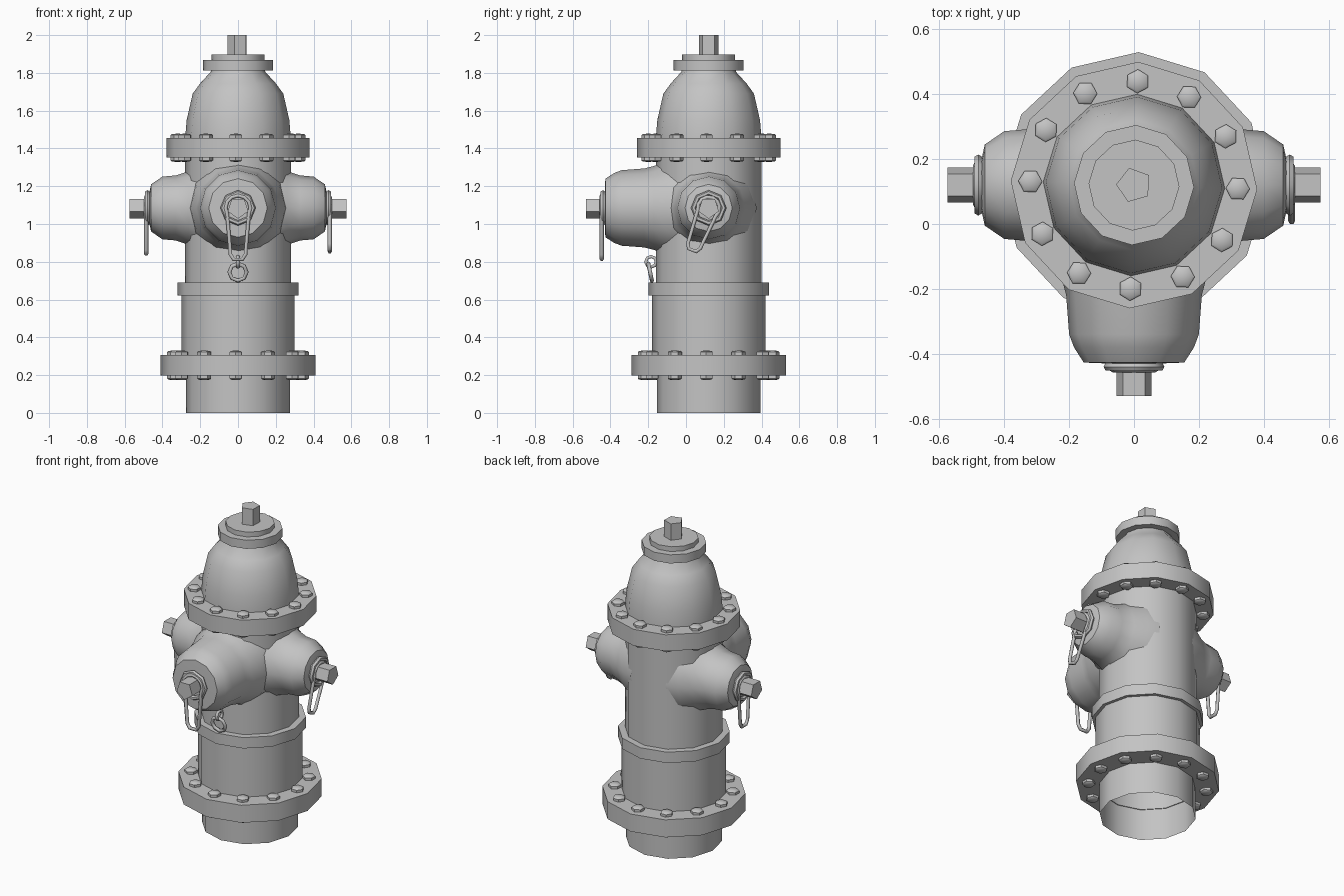
import bpy
import bmesh
from math import pi, sin, cos, radians
from mathutils import Matrix, Vector

if "Cube" in bpy.data.objects:
    bpy.data.objects.remove(bpy.data.objects["Cube"])

AXIS_Y = 0.12
NOZZLE_Z = 1.085
CENTRE = Matrix.Translation((0, AXIS_Y, 0)) @ Matrix.Rotation(radians(-2), 4, 'Z')

GREY = (0.55, 0.55, 0.55, 1)
metal = bpy.data.materials.new("grey_metal")
metal.use_nodes = True
metal.diffuse_color = GREY
metal.node_tree.nodes["Principled BSDF"].inputs["Base Color"].default_value = GREY
meshes = []


def lathe(bm, profile, segments, matrix):
    """Spin (radius, height) points about the local z axis of matrix."""
    verts = [bm.verts.new(matrix @ Vector((r, 0, h))) for r, h in profile]
    edges = [bm.edges.new(pair) for pair in zip(verts, verts[1:])]
    bmesh.ops.spin(bm, geom=verts + edges, cent=matrix.translation,
                   axis=matrix.to_3x3() @ Vector((0, 0, 1)),
                   angle=2 * pi, steps=segments, use_merge=True)


def finish(name, bm):
    bmesh.ops.remove_doubles(bm, verts=bm.verts[:], dist=1e-5)
    bmesh.ops.recalc_face_normals(bm, faces=bm.faces[:])
    mesh = bpy.data.meshes.new(name)
    bm.to_mesh(mesh)
    bm.free()
    mesh.materials.append(metal)
    obj = bpy.data.objects.new(name, mesh)
    bpy.context.collection.objects.link(obj)
    meshes.append(obj)


def turned(name, profile, segments, matrix=CENTRE):
    bm = bmesh.new()
    lathe(bm, profile, segments, matrix)
    finish(name, bm)


def collar(name, inner, outer, low, high):
    turned(name, [(inner, low), (outer, low), (outer, high),
                  (inner, high), (inner, low)], 12)


def bolts(name, ring, z, flip):
    """Twelve domed hexagonal bolt heads on one face of a flange."""
    bm = bmesh.new()
    for i in range(12):
        place = CENTRE @ Matrix.Rotation(i * pi / 6, 4, 'Z') @ Matrix.Translation((ring, 0, z))
        if flip:
            place = place @ Matrix.Rotation(pi, 4, 'X')
        lathe(bm, [(0.037, -0.005), (0.037, 0.015), (0.03, 0.021), (0, 0.024)], 6, place)
    finish(name, bm)


def wire(name, points, matrix, depth):
    """Closed round wire through the given points."""
    curve = bpy.data.curves.new(name, 'CURVE')
    curve.dimensions = '3D'
    curve.bevel_depth = depth
    curve.bevel_resolution = 1
    spline = curve.splines.new('POLY')
    spline.points.add(len(points) - 1)
    for point, co in zip(spline.points, points):
        point.co = (*(matrix @ Vector(co)), 1)
    spline.use_cyclic_u = True
    curve.materials.append(metal)
    bpy.context.collection.objects.link(bpy.data.objects.new(name, curve))


# Main barrel, open underneath, with the domed bonnet on top
turned("barrel", [(0.275, 0), (0.275, 0.25), (0.3, 0.25), (0.3, 0.65),
                  (0.28, 0.65), (0.28, 1.4)], 12)
turned("bonnet", [(0.28, 1.4), (0.28, 1.455), (0.272, 1.55), (0.24, 1.69),
                  (0.2, 1.745), (0.145, 1.805), (0.14, 1.83)], 12)
turned("top_cap", [(0.1, 1.813), (0.185, 1.813), (0.185, 1.867), (0.14, 1.867),
                   (0.14, 1.897), (0, 1.897)], 12)
turned("top_nut", [(0.055, 1.89), (0.055, 2.0), (0, 2.0)], 5,
       CENTRE @ Matrix.Rotation(pi, 4, 'Z'))

# Flanges, collar and bolts
collar("base_flange", 0.27, 0.41, 0.197, 0.307)
collar("middle_collar", 0.27, 0.32, 0.622, 0.69)
collar("upper_flange", 0.26, 0.38, 1.352, 1.455)
bolts("base_bolts_top", 0.338, 0.307, False)
bolts("base_bolts_under", 0.338, 0.197, True)
bolts("upper_bolts_top", 0.32, 1.455, False)
bolts("upper_bolts_under", 0.32, 1.352, True)

# Nozzles: outlet flaring into the barrel, washer, nut and hanging link
SIDE = [(0.255, 0.12), (0.235, 0.19), (0.195, 0.26), (0.172, 0.33),
        (0.166, 0.4), (0.125, 0.46), (0.08, 0.47), (0, 0.47)]
FRONT = [(0.27, 0.08), (0.265, 0.13), (0.25, 0.22), (0.222, 0.29), (0.209, 0.34),
         (0.2, 0.46), (0.185, 0.5), (0.155, 0.547), (0.08, 0.55), (0, 0.55)]
NOZZLES = [("left", 0, SIDE, 0.47, 0.575, 0.88, -21),
           ("right", 180, SIDE, 0.47, 0.575, 0.9, 0),
           ("front", -90, FRONT, 0.55, 0.65, 1.0, 0)]
for side, turn, profile, face, tip, size, tilt in NOZZLES:
    place = (Matrix.Translation((0, AXIS_Y, NOZZLE_Z))
             @ Matrix.Rotation(radians(turn), 4, 'Z') @ Matrix.Rotation(pi / 2, 4, 'Y'))
    turned(side + "_nozzle", profile, 12, place)
    turned(side + "_nozzle_nut", [(0.057, face - 0.01), (0.057, tip), (0, tip)], 5, place)
    washer = [(0.08 + 0.014 * cos(a * pi / 3), face + 0.01 + 0.014 * sin(a * pi / 3))
              for a in range(7)]
    turned(side + "_washer", washer, 8, place)
    # Teardrop link: local x points down, local y sideways
    arc = [radians(60 + 30 * i) for i in range(9)]
    link = [(0.066 * cos(a), 0.066 * sin(a), 0) for a in arc]
    link += [(0.245, -0.04, 0), (0.272, -0.024, 0), (0.272, 0.024, 0), (0.245, 0.04, 0)]
    hang = (place @ Matrix.Translation((0, 0, face + 0.016))
            @ Matrix.Rotation(radians(tilt), 4, 'Z') @ Matrix.Scale(size, 4))
    wire(side + "_link", link, hang, 0.011)

# Small ring hanging from an eyelet under the front nozzle
ring = [(0.046 * cos(i * pi / 4), 0, 0.046 * sin(i * pi / 4)) for i in range(8)]
wire("hanging_ring", ring, Matrix.Translation((0, -0.19, 0.745))
     @ Matrix.Rotation(radians(12), 4, 'X'), 0.011)
eye = [(0, 0.028 * cos(i * pi / 4), 0.028 * sin(i * pi / 4)) for i in range(8)]
wire("ring_eyelet", eye, Matrix.Translation((0, -0.185, 0.8)), 0.01)

# Smooth shading with crisp edges
bpy.ops.object.select_all(action='DESELECT')
for obj in meshes:
    obj.select_set(True)
bpy.context.view_layer.objects.active = meshes[0]
bpy.ops.object.shade_smooth_by_angle(angle=radians(40))
